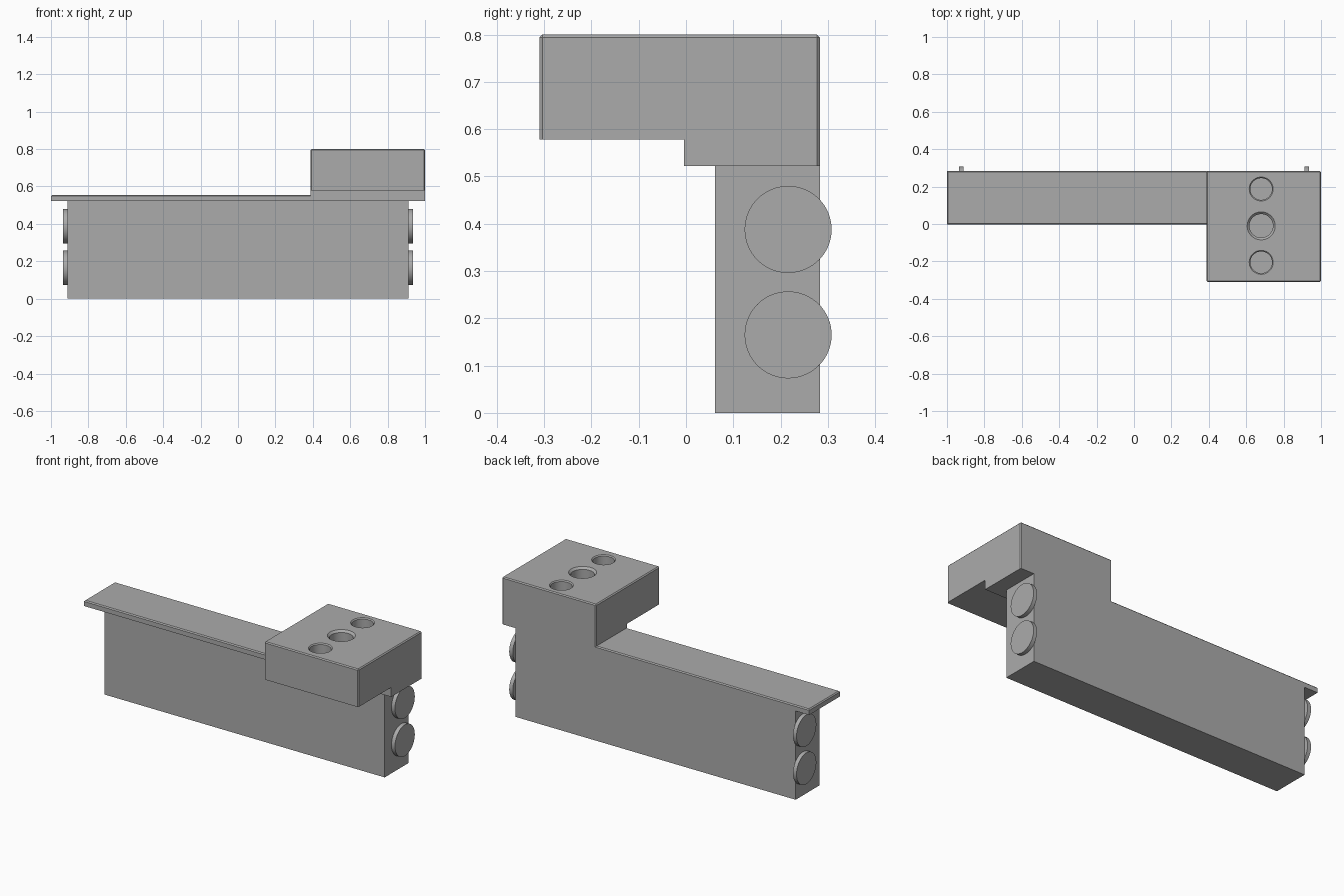
import bpy, bmesh, math
from mathutils import Matrix

if "Cube" in bpy.data.objects:
    bpy.data.objects.remove(bpy.data.objects["Cube"])

grey = bpy.data.materials.new("plain grey")
grey.use_nodes = True
grey.diffuse_color = (0.41, 0.41, 0.41, 1)
grey.node_tree.nodes["Principled BSDF"].inputs["Base Color"].default_value = (0.41, 0.41, 0.41, 1)

BACK, FRONT, TOP = 0.283, -0.004, 0.8
SHELF_Z, HEAD_X, CHAMFER = 0.522, 0.387, 0.006


def finish(bm, name):
    bmesh.ops.recalc_face_normals(bm, faces=bm.faces)
    mesh = bpy.data.meshes.new(name)
    bm.to_mesh(mesh)
    bm.free()
    mesh.materials.append(grey)
    obj = bpy.data.objects.new(name, mesh)
    bpy.context.collection.objects.link(obj)
    return obj


def extrude_x(name, profile, x0, x1, chamfer_rule=None):
    """Extrude a (y, z) profile along x, chamfering edges picked by a rule."""
    bm = bmesh.new()
    face = bm.faces.new([bm.verts.new((x0, y, z)) for y, z in profile])
    out = bmesh.ops.extrude_face_region(bm, geom=[face])
    for v in out["geom"]:
        if isinstance(v, bmesh.types.BMVert):
            v.co.x = x1
    bmesh.ops.recalc_face_normals(bm, faces=bm.faces)
    if chamfer_rule:
        edges = [e for e in bm.edges if chamfer_rule(e.verts[0].co, e.verts[1].co)]
        bmesh.ops.bevel(bm, geom=edges, offset=CHAMFER, segments=1, affect='EDGES')
    return finish(bm, name)


def box(y0, y1, z0, z1):
    return [(y0, z0), (y1, z0), (y1, z1), (y0, z1)]


def lathe(name, profile, matrix):
    """Stack rings of (radius, height) into a closed round solid."""
    bm = bmesh.new()
    n = 64
    rings = [[bm.verts.new((r * math.cos(2 * math.pi * i / n),
                            r * math.sin(2 * math.pi * i / n), h))
              for i in range(n)] for r, h in profile]
    for a, b in zip(rings, rings[1:]):
        for i in range(n):
            j = (i + 1) % n
            bm.faces.new((a[i], a[j], b[j], b[i]))
    bm.faces.new(rings[0])
    bm.faces.new(rings[-1])
    bm.transform(matrix)
    return finish(bm, name)


def activate(obj):
    bpy.ops.object.select_all(action='DESELECT')
    obj.select_set(True)
    bpy.context.view_layer.objects.active = obj


def combine(target, other, operation):
    mod = target.modifiers.new("combine", 'BOOLEAN')
    mod.operation, mod.solver, mod.object = operation, 'EXACT', other
    activate(target)
    bpy.ops.object.modifier_apply(modifier=mod.name)
    bpy.data.objects.remove(other)


# Head block with a stepped underside
def head_edges(a, b):
    on_top = min(a.z, b.z) > TOP - 0.001
    upright = abs(a.x - b.x) + abs(a.y - b.y) < 0.001
    return on_top or (upright and max(a.z, b.z) > TOP - 0.001)


head = extrude_x("body", [(-0.31, 0.578), (FRONT, 0.578), (FRONT, SHELF_Z),
                          (BACK, SHELF_Z), (BACK, TOP), (-0.31, TOP)],
                 HEAD_X, 1, head_edges)

# Long shelf and the upright wall under it
shelf = extrude_x("shelf", box(FRONT, BACK, SHELF_Z, 0.555), -1, HEAD_X + 0.04,
                  lambda a, b: min(a.z, b.z) > 0.55)
wall = extrude_x("wall", box(0.061, BACK, 0, SHELF_Z + 0.01), -0.912, 0.912)
combine(head, shelf, 'UNION')
combine(head, wall, 'UNION')

# Three blind holes in the head, the middle one countersunk
for y, r, rim, depth in ((0.187, 0.058, 0.064, 0.006),
                         (-0.01, 0.063, 0.075, 0.012),
                         (-0.205, 0.058, 0.064, 0.006)):
    cutter = lathe("hole_cutter", [(r, -0.1), (r, -depth), (rim, 0), (rim, 0.03)],
                   Matrix.Translation((0.68, y, TOP)))
    combine(head, cutter, 'DIFFERENCE')
activate(head)
bpy.ops.object.shade_smooth_by_angle(angle=math.radians(25))

# Two round discs on each end of the wall
for side, label in ((1, "left"), (-1, "right")):
    for z, level in ((0.165, "lower"), (0.388, "upper")):
        turn = Matrix.Rotation(side * math.pi / 2, 4, 'Y')
        disc = lathe(f"{label}_{level}_disc", [(0.092, 0), (0.092, 0.023)],
                     Matrix.Translation((side * 0.912, 0.216, z)) @ turn)
        activate(disc)
        bpy.ops.object.shade_smooth_by_angle(angle=math.radians(25))
